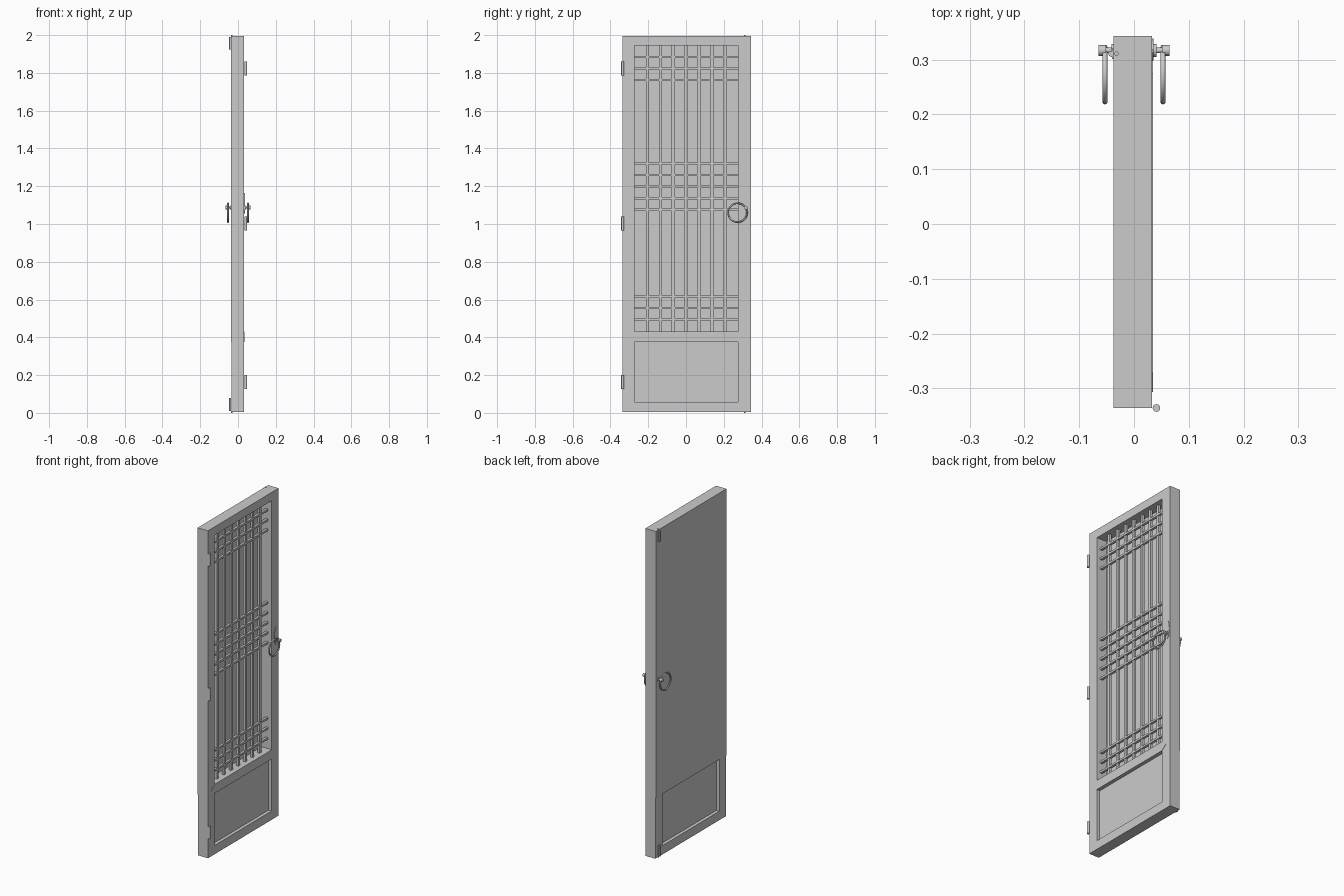
import bpy, bmesh, math
from mathutils import Matrix

cube = bpy.data.objects.get("Cube")
if cube:
    bpy.data.objects.remove(cube, do_unlink=True)

grey = bpy.data.materials.new("plain grey")
grey.use_nodes = True
colour = (0.6, 0.6, 0.6, 1)
grey.diffuse_color = colour
grey.node_tree.nodes["Principled BSDF"].inputs["Base Color"].default_value = colour


def finish(name, bm, smooth=False):
    bmesh.ops.recalc_face_normals(bm, faces=bm.faces[:])
    mesh = bpy.data.meshes.new(name)
    bm.to_mesh(mesh)
    bm.free()
    mesh.materials.append(grey)
    obj = bpy.data.objects.new(name, mesh)
    bpy.context.collection.objects.link(obj)
    if smooth:
        bpy.ops.object.select_all(action="DESELECT")
        obj.select_set(True)
        bpy.context.view_layer.objects.active = obj
        bpy.ops.object.shade_smooth_by_angle(angle=math.radians(40))
    return obj


def box(name, x, y, z):
    bm = bmesh.new()
    size = [b - a for a, b in (x, y, z)]
    mid = [(a + b) / 2 for a, b in (x, y, z)]
    bmesh.ops.create_cube(bm, size=1, matrix=Matrix.Translation(mid) @ Matrix.Diagonal((*size, 1)))
    return finish(name, bm)


def rod(name, centre, radius, length, axis="Z", sides=16):
    bm = bmesh.new()
    turn = Matrix.Rotation(math.pi / 2, 4, "Y" if axis == "X" else "X") if axis != "Z" else Matrix()
    bmesh.ops.create_cone(bm, cap_ends=True, segments=sides, radius1=radius, radius2=radius,
                          depth=length, matrix=Matrix.Translation(centre) @ turn)
    return finish(name, bm, True)


def prism(name, outline, x0, x1):
    """Extrude a (y, z) outline along x."""
    bm = bmesh.new()
    face = bm.faces.new([bm.verts.new((x0, y, z)) for y, z in outline])
    ext = bmesh.ops.extrude_face_region(bm, geom=[face])
    verts = [v for v in ext["geom"] if isinstance(v, bmesh.types.BMVert)]
    bmesh.ops.translate(bm, verts=verts, vec=(x1 - x0, 0, 0))
    return finish(name, bm)


# Door frame
back, front = -0.034, 0.033
left, right = -0.336, 0.343
low, high = 0.004, 1.996
inner = (-0.272, 0.275)
depth = (back, front)
box("hinge_stile", depth, (left, inner[0]), (low, high))
box("lock_stile", depth, (inner[1], right), (low, high))
box("top_rail", depth, inner, (1.945, high))
box("bottom_rail", depth, inner, (low, 0.058))

# Pointed middle rail and lower panel
prism("middle_rail", [(-0.307, 0.403), (-0.272, 0.375), (0.275, 0.375),
                      (0.31, 0.403), (0.275, 0.431), (-0.272, 0.431)], back, front + 0.002)
box("lower_panel", (-0.014, 0.013), inner, (0.058, 0.375))

# Backing sheet behind the lattice
box("backing_sheet", (-0.037, back), (left, right), (0.375, high))

# Lattice bars
for i in range(7):
    y = (i - 3) * 0.0685 + 0.001
    box(f"lattice_upright_{i + 1}", (-0.008, 0.007), (y - 0.008, y + 0.008), (0.431, 1.945))
for group, (top, count) in {"top": (1.884, 3), "middle": (1.320, 5), "bottom": (0.616, 3)}.items():
    for i in range(count):
        z = top - i * 0.061
        box(f"lattice_{group}_bar_{i + 1}", (-0.005, 0.010), inner, (z - 0.006, z + 0.006))

# Hinge barrels
for name, z in (("lower", 0.163), ("middle", 1.003), ("upper", 1.823)):
    rod(f"{name}_hinge", (0.041, left, z), 0.007, 0.075)

# Slide bolts on the back
for name, z0, z1, tip in (("lower", 0.010, 0.080, 0.004), ("upper", 1.925, 1.990, 1.996)):
    box(f"{name}_bolt_plate", (-0.040, -0.037), (0.301, 0.321), (z0, z1))
    rod(f"{name}_bolt", (-0.042, 0.311, (z0 + z1) / 2), 0.005, z1 - z0)
    rod(f"{name}_bolt_tip", (-0.032, 0.311, tip), 0.004, 0.008)

# Pull ring, pivot and plate on each side
for side, name in ((1, "front"), (-1, "back")):
    bpy.ops.mesh.primitive_torus_add(location=(side * 0.053, 0.273, 1.06), rotation=(0, math.pi / 2, 0),
                                     major_radius=0.050, minor_radius=0.0045,
                                     major_segments=40, minor_segments=10)
    ring = bpy.context.object
    ring.name = f"{name}_pull_ring"
    ring.data.materials.append(grey)
    bpy.ops.object.shade_smooth_by_angle(angle=math.radians(40))
    rod(f"{name}_ring_pivot", (side * 0.045, 0.317, 1.087), 0.005, 0.032, "X", 12)
    rod(f"{name}_ring_knob", (side * 0.058, 0.317, 1.087), 0.010, 0.014, "X", 12)
    rod(f"{name}_ring_collar", (side * 0.038, 0.317, 1.087), 0.012, 0.006, "X", 16)

# Lock plate
prism("lock_plate", [(0.319 + 0.02 * math.cos(a), 1.11 + 0.055 * math.sin(a))
                     for a in (i * math.tau / 24 for i in range(24))], front, front + 0.003)
